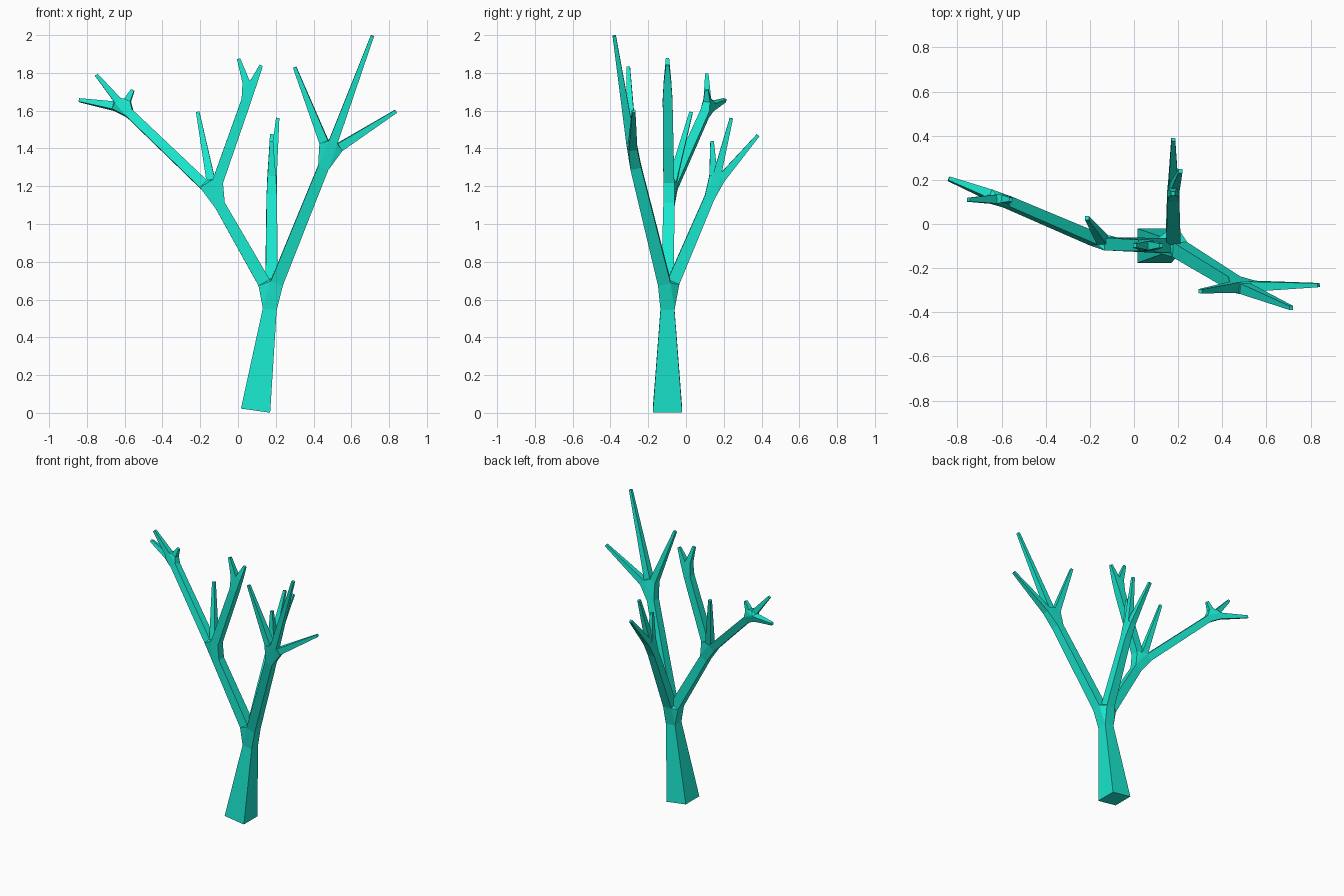
import bpy, bmesh
from mathutils import Vector

if "Cube" in bpy.data.objects:
    bpy.data.objects.remove(bpy.data.objects["Cube"])

TIP = 0.009
bm = bmesh.new()


def ring(centre, axes, r):
    u, v = axes
    return [bm.verts.new(centre + u * r * a + v * r * b)
            for a, b in ((1, 1), (-1, 1), (-1, -1), (1, -1))]


def twig(co, r=0.021, r_end=TIP, gap=0.07):
    return dict(co=Vector(co), r=r, r_end=r_end, gap=gap, kids=[])


def limb(co, r, r_end, gap, back, kids):
    # gap: clearance after the lower fork, back: clearance before the upper fork
    return dict(co=Vector(co), r=r, r_end=r_end, gap=gap, back=back, kids=kids)


def grow(start, d, direction, axes):
    """Square tapered limb, then a hull joint that splits into its children."""
    new_dir = (d['co'] - start).normalized()
    turn = direction.rotation_difference(new_dir)
    axes = [turn @ a for a in axes]
    low = ring(start + new_dir * d['gap'], axes, d['r'])
    high = ring(d['co'] - new_dir * d.get('back', 0), axes, d['r_end'])
    for i in range(4):
        j = (i + 1) % 4
        bm.faces.new((low[i], low[j], high[j], high[i]))
    if not d['kids']:
        bm.faces.new(high)
        return low
    rings = [high] + [grow(d['co'], k, new_dir, axes) for k in d['kids']]
    joint = [v for r in rings for v in r]
    before = set(bm.faces)
    bmesh.ops.convex_hull(bm, input=joint, use_existing_faces=False)
    # open the hull where limbs plug in
    inner = [f for f in bm.faces if f not in before
             and any(all(v in r for v in f.verts) for r in rings)]
    bmesh.ops.delete(bm, geom=inner, context='FACES_ONLY')
    return low


# left limb with its three sub-branches
far_left = limb((-0.605, 0.113, 1.615), 0.027, 0.024, 0.07, 0.045, [
    twig((-0.84, 0.205, 1.655), 0.021, gap=0.055),
    twig((-0.75, 0.11, 1.79), 0.02, gap=0.05),
    twig((-0.557, 0.11, 1.71), 0.018, gap=0.045)])
upright = limb((0.06, -0.098, 1.70), 0.029, 0.026, 0.07, 0.05, [
    twig((0.003, -0.098, 1.875), 0.02, gap=0.055),
    twig((0.123, -0.098, 1.84), 0.02, gap=0.055)])
left = limb((-0.13, -0.09, 1.16), 0.034, 0.029, 0.08, 0.07,
            [far_left, upright, twig((-0.213, 0.027, 1.592), 0.023)])

# rear limb
rear = limb((0.178, 0.148, 1.195), 0.033, 0.027, 0.08, 0.06, [
    twig((0.177, 0.138, 1.44), 0.022, gap=0.06),
    twig((0.21, 0.24, 1.56), 0.022, gap=0.06),
    twig((0.178, 0.382, 1.47), 0.022, gap=0.06)])

# right limb
right = limb((0.48, -0.283, 1.37), 0.034, 0.029, 0.08, 0.075, [
    twig((0.30, -0.305, 1.83), 0.024),
    twig((0.712, -0.38, 1.997), 0.024),
    twig((0.837, -0.277, 1.597), 0.023)])

# trunk, rooted on the ground
trunk = limb((0.178, -0.098, 0.62), 0.078, 0.037, 0, 0.072, [left, rear, right])
base = grow(Vector((0.093, -0.098, 0.012)), trunk, Vector((0, 0, 1)),
            [Vector((1, 0, 0)), Vector((0, 1, 0))])
bm.faces.new(base[::-1])
bmesh.ops.recalc_face_normals(bm, faces=bm.faces)

mesh = bpy.data.meshes.new("bare_tree")
bm.to_mesh(mesh)
bm.free()
tree = bpy.data.objects.new("bare_tree", mesh)
bpy.context.collection.objects.link(tree)

mat = bpy.data.materials.new("teal_bark")
mat.diffuse_color = (0.01, 0.8, 0.62, 1)
mat.use_nodes = True
mat.node_tree.nodes["Principled BSDF"].inputs["Base Color"].default_value = mat.diffuse_color
mesh.materials.append(mat)
